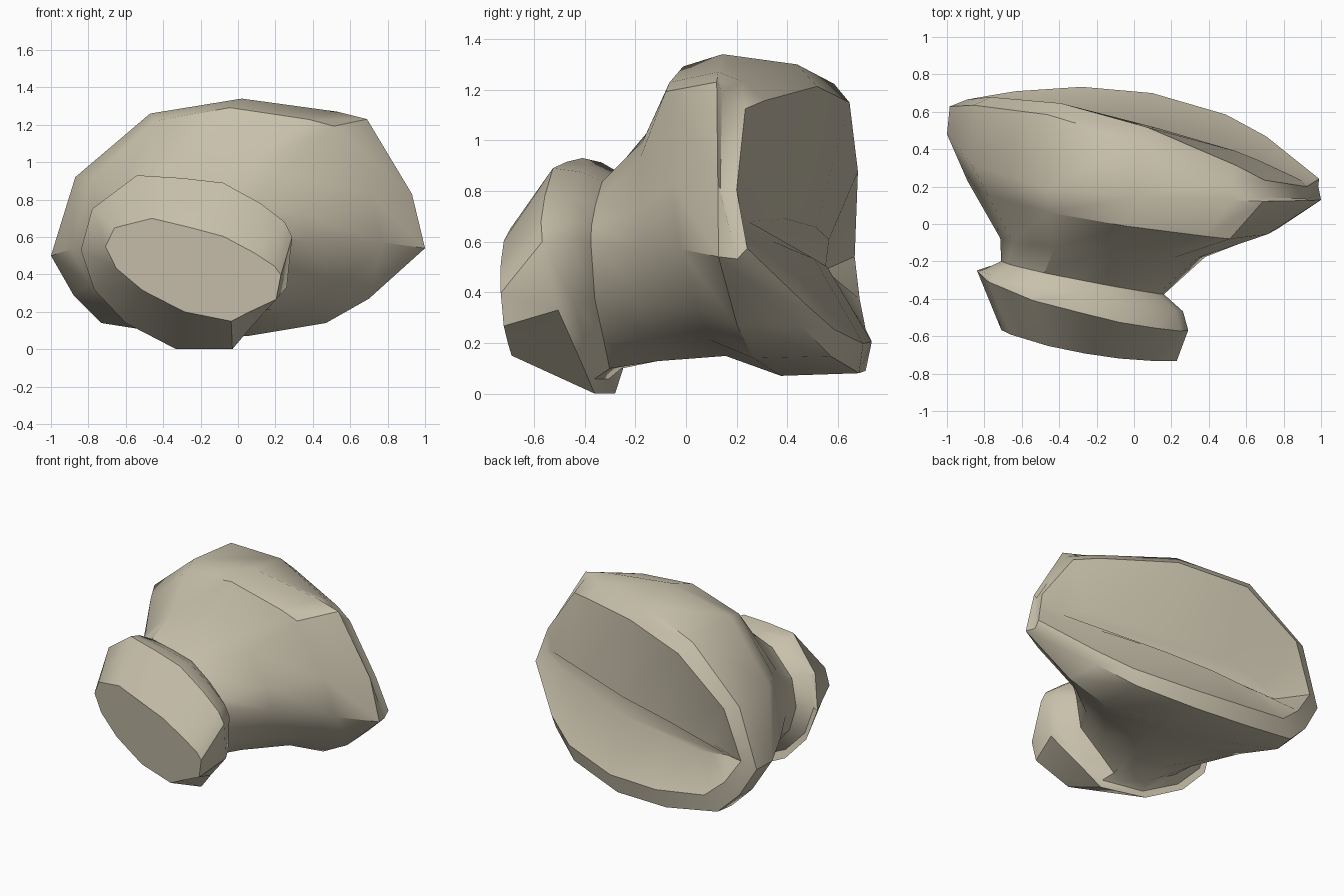
import bpy, bmesh, math

cube = bpy.data.objects.get("Cube")
if cube:
    bpy.data.objects.remove(cube, do_unlink=True)

# Outlines in x, z, both running clockwise from the top
PLATE = [(.02, 1.34), (.53, 1.27), (.69, 1.23), (.93, .83), (1, .54), (.7, .27), (.47, .14),
         (.05, .07), (-.35, .08), (-.73, .14), (-.88, .29), (-1, .5), (-.87, .92), (-.47, 1.26)]
KNOB = [(-.3, .915), (-.08, .89), (.12, .78), (.25, .68), (.29, .6), (.26, .33), (.08, .13),
        (-.03, 0), (-.33, 0), (-.6, .14), (-.77, .32), (-.84, .53), (-.78, .75), (-.54, .93)]


def blend(a, b, t):
    return [(p[0] + (q[0] - p[0]) * t, p[1] + (q[1] - p[1]) * t) for p, q in zip(a, b)]


def ring(bm, outline, depth, slope_x, slope_z, bow=0, twist=0, wide=1, tall=1,
         shift=(0, 0), tilt=0):
    """Scale an outline about its middle and lay it on a tilted, bowed, twisted sheet."""
    xs, zs = zip(*outline)
    cx, cz = (min(xs) + max(xs)) / 2, (min(zs) + max(zs)) / 2
    verts = []
    for px, pz in outline:
        x = cx + (px - cx) * wide + shift[0]
        z = cz + (pz - cz) * tall + shift[1]
        h = z - .6
        y = depth + slope_x * x + bow * x * x + slope_z * h + twist * x * h
        verts.append(bm.verts.new((x, y, z + tilt * x)))
    return verts


bm = bmesh.new()
NECK = blend(PLATE, KNOB, .5)
rings = [
    # knob: front face, widest edge, back edge
    ring(bm, KNOB, -.715, -.1, -.08, bow=.15, wide=.83, tall=.5, shift=(.035, -.09), tilt=-.2),
    ring(bm, KNOB, -.475, -.27, -.2),
    ring(bm, KNOB, -.4, -.2, -.08, wide=.95, tall=.92, shift=(0, .02)),
    # neck
    ring(bm, KNOB, -.33, -.2, -.05, wide=.77, tall=.83, shift=(0, .02)),
    ring(bm, NECK, -.13, -.09, -.05, wide=.7, tall=.83, shift=(-.03, 0)),
    # plate: shoulder, widest edge, rim bevel, rim
    ring(bm, PLATE, .1, -.15, -.15, wide=.83, tall=.9, shift=(-.06, .015)),
    ring(bm, PLATE, .3, -.16, -.19, twist=.15),
    ring(bm, PLATE, .6, -.23, -.2, bow=-.19, twist=-.2, wide=.985, tall=.96, shift=(0, -.015)),
    ring(bm, PLATE, .66, -.21, -.17, bow=-.21, twist=-.2, wide=.94, tall=.8, shift=(.05, 0)),
    # groove across the hollow back
    ring(bm, PLATE, .55, -.16, 0, bow=-.2, wide=.81, tall=.1, shift=(.11, -.125), tilt=.1),
]
for a, b in zip(rings, rings[1:]):
    for i in range(len(a)):
        j = (i + 1) % len(a)
        bm.faces.new((a[i], a[j], b[j], b[i]))
bm.faces.new(rings[0])
bm.faces.new(rings[-1])
bmesh.ops.recalc_face_normals(bm, faces=bm.faces)

# Stand on the ground, centred
for axis in range(3):
    vals = [v.co[axis] for v in bm.verts]
    move = min(vals) if axis == 2 else (min(vals) + max(vals)) / 2
    for v in bm.verts:
        v.co[axis] -= move

mesh = bpy.data.meshes.new("bone")
bm.to_mesh(mesh)
bm.free()
bone = bpy.data.objects.new("bone", mesh)
bpy.context.collection.objects.link(bone)

# Pale bone colour
mat = bpy.data.materials.new("pale_bone")
mat.use_nodes = True
colour = (.58, .53, .41, 1)
mat.diffuse_color = colour
mat.node_tree.nodes["Principled BSDF"].inputs["Base Color"].default_value = colour
mesh.materials.append(mat)

bpy.ops.object.select_all(action='DESELECT')
bone.select_set(True)
bpy.context.view_layer.objects.active = bone
bpy.ops.object.shade_smooth_by_angle(angle=math.radians(36))
